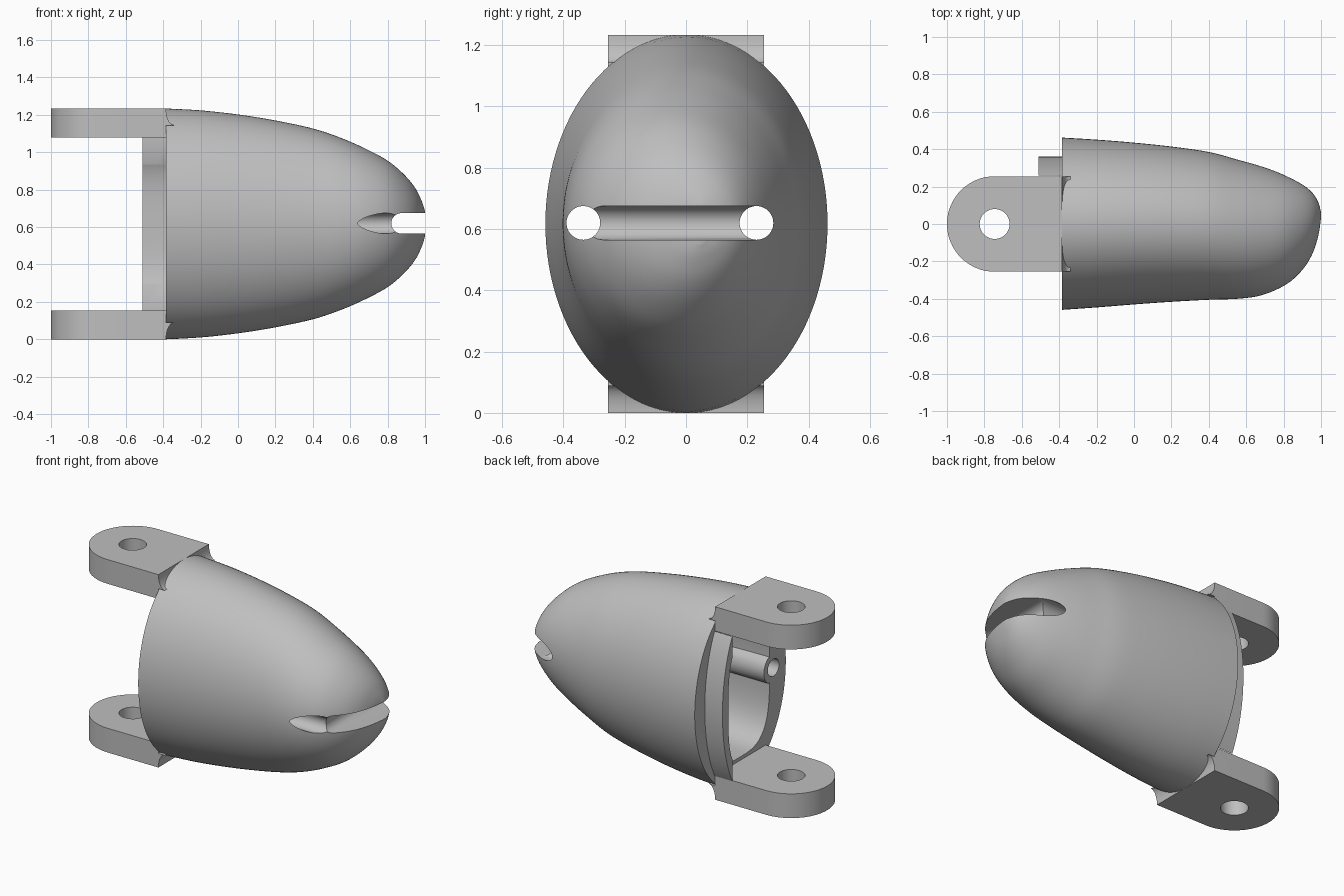
import bpy, bmesh, math
from mathutils import Vector

if "Cube" in bpy.data.objects:
    bpy.data.objects.remove(bpy.data.objects["Cube"], do_unlink=True)

MID = 0.617      # height of the long axis
RIM = -0.385     # x of the open end

grey = bpy.data.materials.new("plain grey")
grey.use_nodes = True
grey.diffuse_color = (0.52, 0.52, 0.52, 1)
grey.node_tree.nodes["Principled BSDF"].inputs["Base Color"].default_value = (0.52, 0.52, 0.52, 1)


def finish(bm, name):
    bmesh.ops.recalc_face_normals(bm, faces=bm.faces)
    mesh = bpy.data.meshes.new(name)
    bm.to_mesh(mesh)
    bm.free()
    mesh.materials.append(grey)
    ob = bpy.data.objects.new(name, mesh)
    bpy.context.collection.objects.link(ob)
    return ob


def prism(name, points, direction):
    """Extrude a planar outline along a vector."""
    bm = bmesh.new()
    face = bm.faces.new([bm.verts.new(p) for p in points])
    new = bmesh.ops.extrude_face_region(bm, geom=[face])["geom"]
    bmesh.ops.translate(bm, vec=direction,
                        verts=[v for v in new if isinstance(v, bmesh.types.BMVert)])
    return finish(bm, name)


def rod(name, start, end, radius, sides=48):
    """Cylinder between two points."""
    start, end = Vector(start), Vector(end)
    turn = (end - start).to_track_quat("Z", "Y")
    ring = [start + turn @ Vector((radius * math.cos(a), radius * math.sin(a), 0))
            for a in (2 * math.pi * i / sides for i in range(sides))]
    return prism(name, ring, end - start)


def smooth_path(rows, steps):
    """Catmull-Rom interpolation through the section rows."""
    out = []
    for i in range(len(rows) - 1):
        a, b = rows[max(i - 1, 0)], rows[i]
        c, d = rows[i + 1], rows[min(i + 2, len(rows) - 1)]
        for s in range(steps):
            t = s / steps
            out.append([0.5 * (2 * q + (r - p) * t + (2 * p - 5 * q + 4 * r - w) * t ** 2
                               + (3 * q - p - 3 * r + w) * t ** 3)
                        for p, q, r, w in zip(a, b, c, d)])
    return out + [list(rows[-1])]


def loft(name, rows, power=2.0, steps=5, sides=112):
    """Skin oval sections given as (x, +y edge, -y edge, half height)."""
    bm = bmesh.new()
    rings = []
    for x, yp, yn, h in smooth_path(rows, steps):
        ring = []
        for i in range(sides):
            a = 2 * math.pi * i / sides
            c, s = math.cos(a), math.sin(a)
            y = (yp + yn) / 2 + (yp - yn) / 2 * math.copysign(abs(c) ** (2 / power), c)
            z = MID + h * math.copysign(abs(s) ** (2 / power), s)
            ring.append(bm.verts.new((x, y, z)))
        rings.append(ring)
    for r0, r1 in zip(rings, rings[1:]):
        for i in range(sides):
            j = (i + 1) % sides
            bm.faces.new((r0[i], r0[j], r1[j], r1[i]))
    bm.faces.new(rings[0])
    bm.faces.new(rings[-1])
    return finish(bm, name)


def boolean(ob, tool, operation):
    """Apply a boolean and remove the tool."""
    mod = ob.modifiers.new("cut", "BOOLEAN")
    mod.operation, mod.object, mod.solver = operation, tool, "EXACT"
    graph = bpy.context.evaluated_depsgraph_get()
    mesh = bpy.data.meshes.new_from_object(ob.evaluated_get(graph))
    ob.modifiers.clear()
    ob.data = mesh
    bpy.data.objects.remove(tool, do_unlink=True)


# Skewed bullet-shaped shell with a blunt nose
shell = loft("shell", [
    (RIM, 0.462, -0.459, 0.617), (-0.2, 0.451, -0.446, 0.607), (0, 0.435, -0.43, 0.585),
    (0.2, 0.414, -0.416, 0.553), (0.4, 0.385, -0.405, 0.51), (0.55, 0.345, -0.4, 0.46),
    (0.68, 0.308, -0.382, 0.403), (0.8, 0.265, -0.335, 0.338), (0.89, 0.222, -0.262, 0.262),
    (0.95, 0.178, -0.175, 0.188), (0.985, 0.128, -0.075, 0.115), (1.0, 0.075, 0.02, 0.065)])

# Raised lip on one side of the opening
reach = 0.763
arc = [reach * (i / 16 - 1) for i in range(33)]
lip = prism("lip", [(-0.51, 0.36 * math.cos(a), MID + 0.67 * math.sin(a)) for a in arc],
            (0.14, 0, 0))
boolean(shell, lip, "UNION")

# Hollow inside, leaving sleeves around the two long bores
bores = (-0.335, 0.23)
cavity = loft("cavity", [
    (-0.6, 0.3, -0.295, 0.44), (RIM, 0.3, -0.295, 0.44), (-0.1, 0.295, -0.29, 0.43),
    (0.2, 0.27, -0.275, 0.4), (0.45, 0.2, -0.24, 0.32), (0.62, 0.1, -0.15, 0.18)], power=3.2)
for y in bores:
    boolean(cavity, rod("sleeve", (RIM + 0.002, y, MID), (0.8, y, MID), 0.095), "DIFFERENCE")
boolean(shell, cavity, "DIFFERENCE")
for y in bores:
    boolean(shell, rod("bore", (-0.7, y, MID + 0.003), (1.2, y, MID + 0.003), 0.055), "DIFFERENCE")

# Round-bottomed slot across the nose
slot = [(0.875 + 0.055 * math.cos(a), -0.6, MID + 0.003 + 0.055 * math.sin(a))
        for a in (math.pi * (0.5 + i / 24) for i in range(25))]
slot += [(1.2, -0.6, MID - 0.052), (1.2, -0.6, MID + 0.058)]
boolean(shell, prism("slot", slot, (0, 1.2, 0)), "DIFFERENCE")

# Upper and lower hinge tabs with a filleted root
parts = [shell]
for name, base, sign in (("lower_tab", 0, 1), ("upper_tab", 2 * MID, -1)):
    outline = [(-0.745 + 0.255 * math.cos(a), 0.255 * math.sin(a), base)
               for a in (math.pi * (0.5 + i / 32) for i in range(33))]
    outline += [(RIM, -0.255, base), (RIM, 0.255, base)]
    tab = prism(name, outline, (0, 0, sign * 0.155))
    root = [(RIM - 0.05, -0.255, base)]
    root += [(RIM + 0.045 * (1 - math.cos(a)), -0.255, base + sign * 0.09 * math.sin(a))
             for a in (math.pi * i / 20 for i in range(11))]
    root += [(RIM - 0.05, -0.255, base + sign * 0.09)]
    boolean(tab, prism("root", root, (0, 0.51, 0)), "UNION")
    boolean(tab, rod("pin_hole", (-0.745, 0, -0.2), (-0.745, 0, 1.5), 0.08), "DIFFERENCE")
    parts.append(tab)

for ob in parts:
    bpy.ops.object.select_all(action="DESELECT")
    ob.select_set(True)
    bpy.context.view_layer.objects.active = ob
    bpy.ops.object.shade_smooth_by_angle(angle=math.radians(30))
